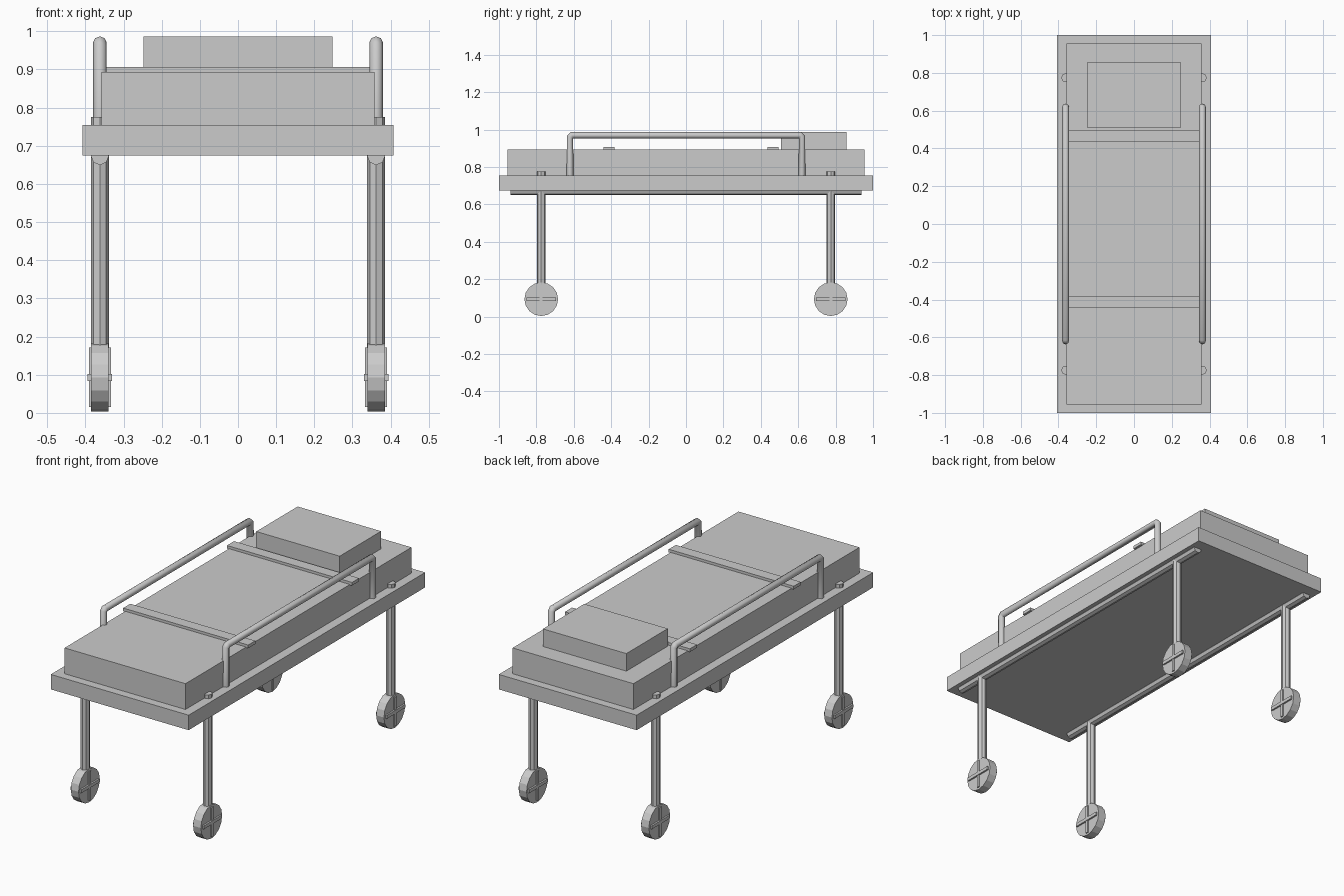
import bpy
from math import pi
from mathutils import Vector

cube = bpy.data.objects.get("Cube")
if cube:
    bpy.data.objects.remove(cube, do_unlink=True)

grey = bpy.data.materials.new("plain grey")
grey.use_nodes = True
COLOUR = (0.6, 0.6, 0.6, 1)
grey.diffuse_color = COLOUR
grey.node_tree.nodes["Principled BSDF"].inputs["Base Color"].default_value = COLOUR


def box(name, lo, hi):
    lo, hi = Vector(lo), Vector(hi)
    bpy.ops.mesh.primitive_cube_add(size=1, location=(lo + hi) / 2)
    ob = bpy.context.object
    ob.name = name
    ob.scale = hi - lo
    ob.data.materials.append(grey)
    return ob


def cylinder(name, radius, depth, centre, rotation=(0, 0, 0), sides=8):
    bpy.ops.mesh.primitive_cylinder_add(vertices=sides, radius=radius, depth=depth,
                                        location=centre, rotation=rotation)
    ob = bpy.context.object
    ob.name = name
    ob.data.materials.append(grey)
    return ob


def tube(name, points, radius):
    # Eight-sided bent tube along a polyline
    curve = bpy.data.curves.new(name, "CURVE")
    curve.dimensions = "3D"
    curve.bevel_depth = radius
    curve.bevel_resolution = 2
    curve.use_fill_caps = True
    spline = curve.splines.new("POLY")
    spline.points.add(len(points) - 1)
    for p, co in zip(spline.points, points):
        p.co = (*co, 1)
    curve.materials.append(grey)
    ob = bpy.data.objects.new(name, curve)
    bpy.context.collection.objects.link(ob)
    return ob


# Bed deck, mattress, pillow and straps
box("bed_frame", (-0.408, -1, 0.675), (0.408, 1, 0.755))
box("mattress", (-0.358, -0.955, 0.755), (0.358, 0.955, 0.893))
box("pillow", (-0.247, 0.507, 0.893), (0.247, 0.857, 0.987))
for name, y in (("foot_strap", -0.412), ("head_strap", 0.465)):
    box(name, (-0.37, y - 0.03, 0.89), (0.37, y + 0.03, 0.907))

X, LEG_Y, WHEEL_Z, WHEEL_R = 0.362, 0.774, 0.093, 0.09
for side, sx in (("left", 1), ("right", -1)):
    x = sx * X
    # Bent guard rail standing on the deck
    path = [(-0.62, 0.75), (-0.62, 0.96), (-0.61, 0.97),
            (0.61, 0.97), (0.62, 0.96), (0.62, 0.75)]
    tube(side + "_guard_rail", [(x, y, z) for y, z in path], 0.018)
    # Long tube half sunk into the underside
    cylinder(side + "_under_rail", 0.0235, 1.875, (x, 0, 0.673), (pi / 2, 0, 0))

    for end, sy in (("front", -1), ("back", 1)):
        y = sy * LEG_Y
        name = f"{end}_{side}_"
        # Leg runs from the wheel hub up through the deck
        top = 0.775
        cylinder(name + "leg", 0.0235, top - WHEEL_Z, (x, y, (top + WHEEL_Z) / 2))
        cylinder(name + "wheel", WHEEL_R, 0.046, (x, y, WHEEL_Z), (0, pi / 2, 0), 16)
        # Crossed spokes raised on both wheel faces
        for part, w, dy, dz in (("upright_spoke", 0.029, 0.008, 0.078),
                                ("level_spoke", 0.032, 0.078, 0.009)):
            box(name + part, (x - w, y - dy, WHEEL_Z - dz), (x + w, y + dy, WHEEL_Z + dz))
